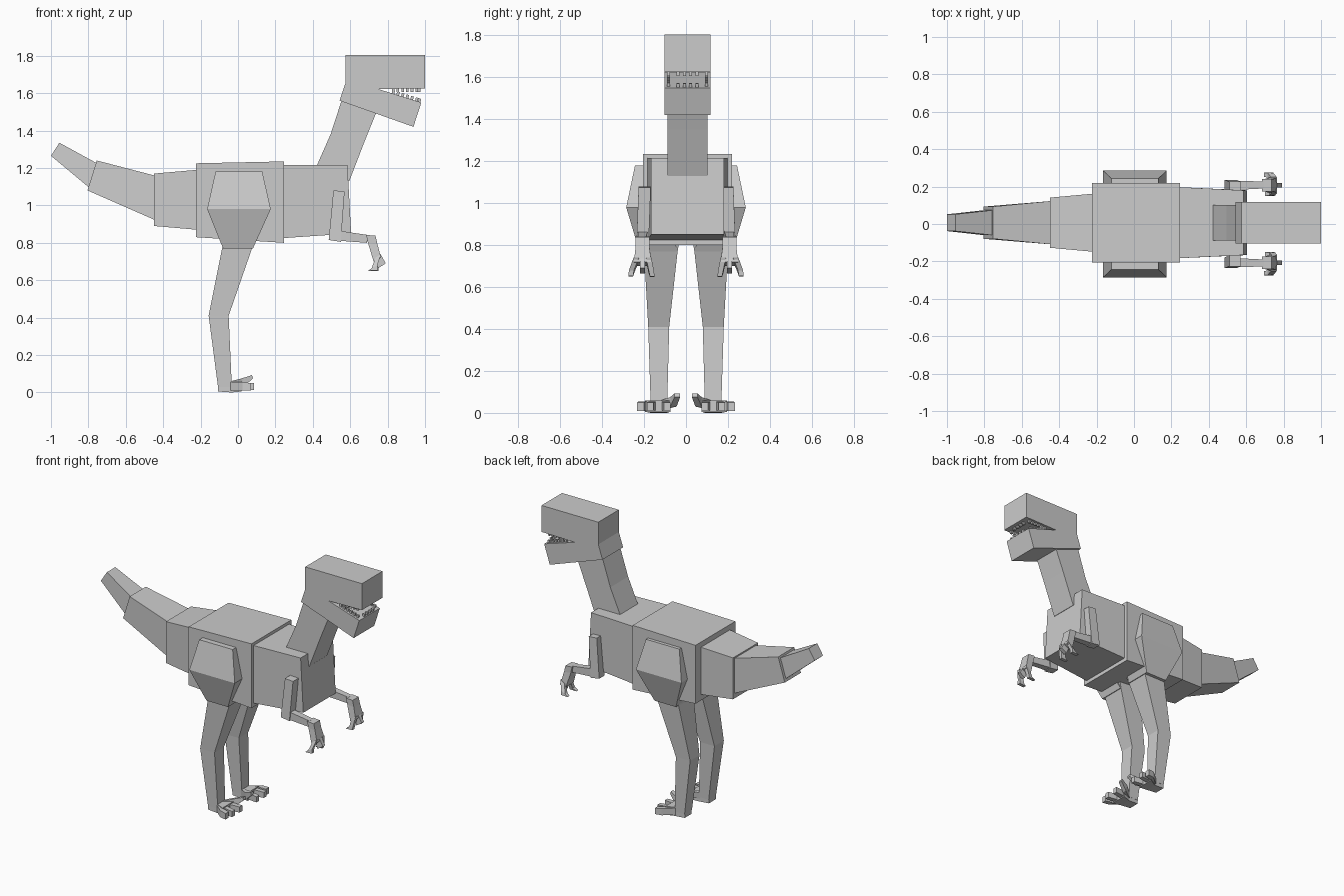
import bpy, bmesh

C = 0.007  # slight sideways offset of the trunk


def finish(name, bm):
    bmesh.ops.recalc_face_normals(bm, faces=bm.faces)
    me = bpy.data.meshes.new(name)
    bm.to_mesh(me)
    bm.free()
    ob = bpy.data.objects.new(name, me)
    bpy.context.collection.objects.link(ob)
    return ob


def loft(name, *chains):
    """Each chain is a list of sections (x1, z1, x2, z2, y_low, y_high)."""
    bm = bmesh.new()
    for chain in chains:
        rings = []
        for x1, z1, x2, z2, ya, yb in chain:
            pts = [(x1, ya, z1), (x2, ya, z2), (x2, yb, z2), (x1, yb, z1)]
            rings.append([bm.verts.new(p) for p in pts])
        bm.faces.new(rings[0])
        bm.faces.new(rings[-1])
        for r, q in zip(rings, rings[1:]):
            for i in range(4):
                j = (i + 1) % 4
                bm.faces.new((r[i], r[j], q[j], q[i]))
    return finish(name, bm)


def extrude_profile(name, pts, ya, yb):
    bm = bmesh.new()
    f = bm.faces.new([bm.verts.new((x, ya, z)) for x, z in pts])
    g = bmesh.ops.extrude_face_region(bm, geom=[f], use_keep_orig=True)
    for v in g["geom"]:
        if isinstance(v, bmesh.types.BMVert):
            v.co.y = yb
    return finish(name, bm)


def sym(x1, z1, x2, z2, h):
    return (x1, z1, x2, z2, C - h, C + h)


# Trunk
loft("hips", [sym(-0.225, 0.83, -0.225, 1.225, 0.213), sym(0.245, 0.80, 0.245, 1.235, 0.213)])
loft("chest", [sym(0.24, 0.825, 0.24, 1.215, 0.19), sym(0.605, 0.85, 0.585, 1.215, 0.173)])

# Tail
loft("tail_base", [sym(-0.22, 0.87, -0.22, 1.19, 0.155), sym(-0.45, 0.89, -0.45, 1.17, 0.134)])
loft("tail_middle", [sym(-0.44, 0.92, -0.44, 1.158, 0.116), sym(-0.805, 1.08, -0.755, 1.24, 0.086)])
loft("tail_tip", [sym(-0.79, 1.09, -0.745, 1.22, 0.068), sym(-1.0, 1.265, -0.955, 1.335, 0.045)])

# Neck
loft("neck", [sym(0.42, 1.21, 0.595, 1.13, 0.095), sym(0.495, 1.38, 0.68, 1.35, 0.095),
              sym(0.56, 1.58, 0.745, 1.51, 0.095)])

# Head with open mouth
extrude_profile("head", [(0.575, 1.805), (1.0, 1.805), (1.0, 1.626), (0.75, 1.622), (0.98, 1.55),
                         (0.938, 1.42), (0.543, 1.56), (0.575, 1.655)], C - 0.11, C + 0.11)

# Teeth along the sides and front of both jaws
spots = [(0.83 + 0.025 * i, C + s * 0.09) for i in range(6) for s in (-1, 1)]
spots += [(0.97, C - 0.045 + 0.03 * i) for i in range(4)]
upper, lower = [], []
for x, y in spots:
    a, b, w = x - 0.007, x + 0.007, 0.007
    upper.append([(a, 1.635, b, 1.635, y - w, y + w), (a, 1.607, b, 1.607, y - w, y + w)])
    z = 1.622 - (x - 0.75) * 0.313
    lower.append([(a - 0.005, z - 0.012, b - 0.005, z - 0.016, y - w, y + w),
                  (a + 0.003, z + 0.02, b + 0.003, z + 0.016, y - w, y + w)])
loft("upper_teeth", *upper)
loft("lower_teeth", *lower)

for side, s in (("right", -1), ("left", 1)):
    def part(name, *chains):
        loft(f"{side}_{name}", *[[(a, b, c, d, s * e, s * f) for a, b, c, d, e, f in ch]
                                 for ch in chains])

    # Leg
    part("thigh", [(-0.12, 1.18, 0.13, 1.18, 0.1, 0.243), (-0.165, 0.98, 0.175, 0.98, 0.1, 0.285),
                   (-0.08, 0.77, 0.08, 0.77, 0.04, 0.222)])
    part("leg", [(-0.075, 0.83, 0.095, 0.83, 0.03, 0.2), (-0.085, 0.77, 0.075, 0.77, 0.04, 0.2),
                 (-0.157, 0.41, -0.05, 0.41, 0.08, 0.18), (-0.107, 0.03, -0.033, 0.03, 0.09, 0.168)])
    # Foot, splayed toes and raised inner claw
    part("foot", [(-0.107, 0.005, -0.107, 0.06, 0.092, 0.166), (-0.033, 0.0, -0.033, 0.06, 0.09, 0.168),
                  (0.02, 0.005, 0.02, 0.06, 0.075, 0.195)])
    part("toes",
         [(-0.04, 0.01, -0.04, 0.055, 0.13, 0.17), (0.025, 0.01, 0.025, 0.055, 0.19, 0.225),
          (0.07, 0.01, 0.07, 0.05, 0.2, 0.233)],
         [(-0.01, 0.012, -0.01, 0.055, 0.14, 0.175), (0.085, 0.012, 0.085, 0.05, 0.155, 0.185)],
         [(-0.01, 0.012, -0.01, 0.055, 0.085, 0.12), (0.085, 0.012, 0.085, 0.05, 0.075, 0.105)])
    part("claw", [(-0.04, 0.02, -0.04, 0.06, 0.09, 0.12), (0.03, 0.03, 0.02, 0.075, 0.045, 0.075),
                  (0.08, 0.075, 0.075, 0.093, 0.028, 0.055)])

    # Arm
    part("upper_arm", [(0.51, 1.08, 0.57, 1.075, 0.168, 0.226), (0.485, 0.815, 0.55, 0.805, 0.178, 0.236)])
    part("forearm", [(0.485, 0.815, 0.5, 0.87, 0.18, 0.23), (0.69, 0.8, 0.695, 0.842, 0.19, 0.228)])
    part("hand", [(0.685, 0.842, 0.735, 0.838, 0.175, 0.24), (0.695, 0.8, 0.745, 0.795, 0.175, 0.24),
                  (0.725, 0.7, 0.765, 0.72, 0.165, 0.248)])
    part("fingers",
         [(0.735, 0.72, 0.765, 0.74, 0.225, 0.25), (0.715, 0.665, 0.745, 0.68, 0.248, 0.272),
          (0.695, 0.65, 0.745, 0.652, 0.252, 0.275)],
         [(0.73, 0.71, 0.765, 0.735, 0.195, 0.22), (0.75, 0.665, 0.79, 0.69, 0.195, 0.22)],
         [(0.735, 0.72, 0.765, 0.74, 0.165, 0.19), (0.725, 0.665, 0.755, 0.68, 0.153, 0.178),
          (0.7, 0.648, 0.75, 0.65, 0.15, 0.172)])
